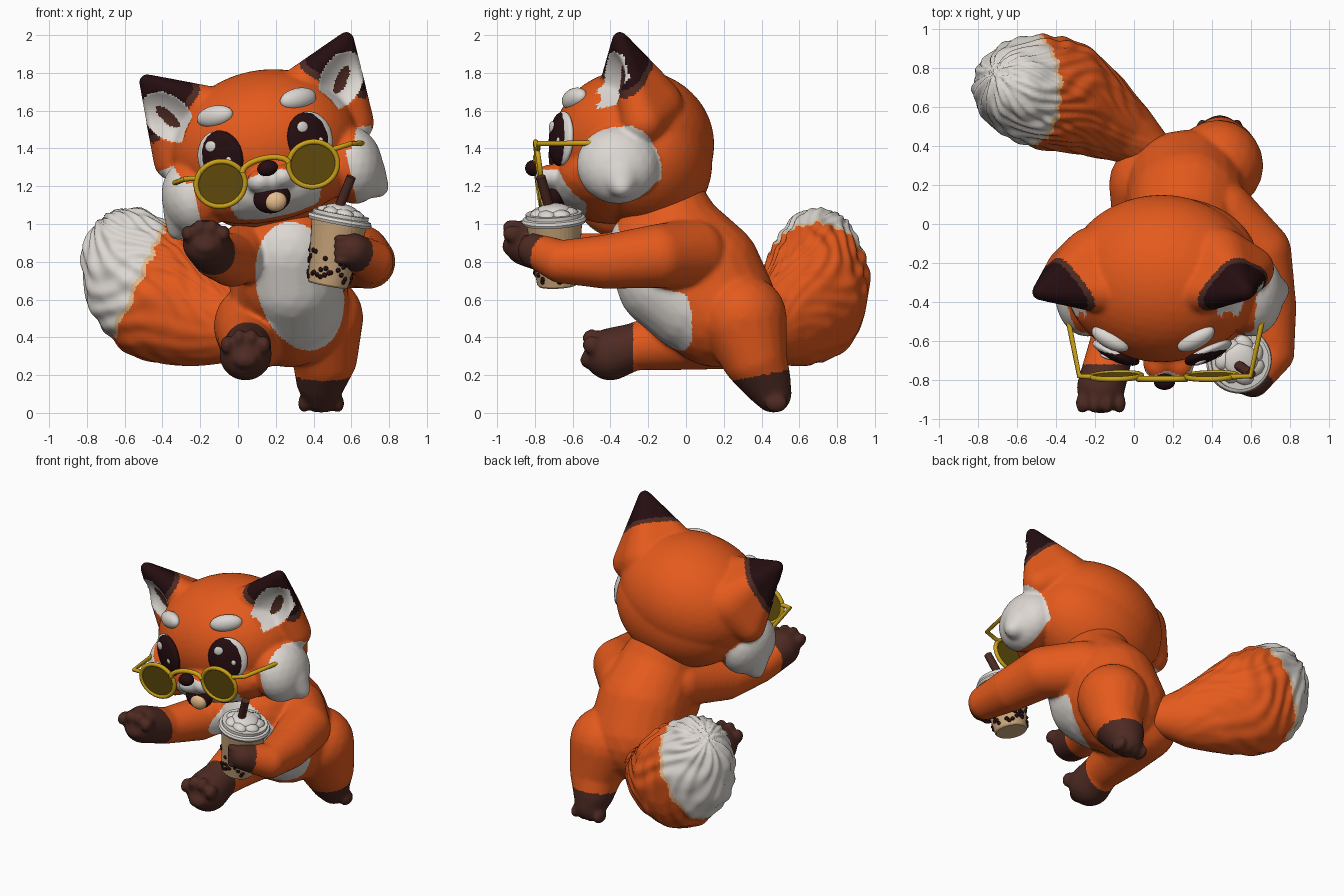
import bpy, bmesh, math, random
from mathutils import Matrix, Vector

cube = bpy.data.objects.get("Cube")
if cube:
    bpy.data.objects.remove(cube, do_unlink=True)
random.seed(4)

COLORS = {
    "orange_fur": (0.78, 0.102, 0.012), "white_fur": (0.72, 0.68, 0.64),
    "brown_paw": (0.075, 0.023, 0.016), "near_black": (0.018, 0.004, 0.005),
    "gold_metal": (0.6, 0.36, 0.008), "olive_lens": (0.13, 0.08, 0.004),
    "milk_tea": (0.6, 0.39, 0.2), "cream": (0.82, 0.52, 0.27)}
MATS = {}
for key, rgb in COLORS.items():
    m = bpy.data.materials.new(key)
    m.use_nodes = True
    m.diffuse_color = (*rgb, 1)
    bsdf = m.node_tree.nodes["Principled BSDF"]
    bsdf.inputs["Base Color"].default_value = (*rgb, 1)
    bsdf.inputs["Roughness"].default_value = 0.8
    MATS[key] = m
IDENT = Matrix.Identity(4)


def ell(bm, loc, rad, yaw=0.0, sub=3):
    """Add an ellipsoid to a bmesh."""
    mat = Matrix.Translation(loc) @ Matrix.Rotation(yaw, 4, 'Z') @ Matrix.Diagonal((*rad, 1))
    bmesh.ops.create_icosphere(bm, subdivisions=sub, radius=1, matrix=mat)


def chain(bm, pts, scale=(1, 1, 1), steps=7):
    """Fill a tapering limb with overlapping balls; points are x, y, z, radius."""
    for a, b in zip(pts, pts[1:]):
        for i in range(steps + 1):
            x, y, z, r = Vector(a).lerp(Vector(b), i / steps)
            ell(bm, (x, y, z), [r * s for s in scale])


def add_object(name, data, frame=IDENT):
    ob = bpy.data.objects.new(name, data)
    bpy.context.scene.collection.objects.link(ob)
    ob.matrix_world = frame
    return ob


def mesh_part(name, bm, color, frame=IDENT, smooth=True):
    me = bpy.data.meshes.new(name)
    bm.to_mesh(me)
    bm.free()
    me.materials.append(MATS[color])
    if smooth:
        me.shade_smooth()
    return add_object(name, me, frame)


def blob(name, color, loc, rad, frame=IDENT, yaw=0.0):
    bm = bmesh.new()
    ell(bm, loc, rad, yaw)
    return mesh_part(name, bm, color, frame)


def sculpt(name, bm, rule, frame=IDENT, voxel=0.013, deform=None):
    """Fuse overlapping shapes into one skin, then colour faces by rule."""
    ob = mesh_part(name, bm, "orange_fur", frame)
    rm = ob.modifiers.new("fuse", 'REMESH')
    rm.mode = 'VOXEL'
    rm.voxel_size = voxel
    sm = ob.modifiers.new("soften", 'SMOOTH')
    sm.factor = 0.5
    sm.iterations = 9
    bpy.context.view_layer.update()
    dg = bpy.context.evaluated_depsgraph_get()
    me = bpy.data.meshes.new_from_object(ob.evaluated_get(dg))
    ob.modifiers.clear()
    ob.data = me
    if deform:
        moved = [deform(v.co.copy(), v.normal.copy()) for v in me.vertices]
        for v, co in zip(me.vertices, moved):
            v.co = co
    me.materials.clear()
    slots = list(COLORS)[:4] + ["cream"]
    for s in slots:
        me.materials.append(MATS[s])
    for f in me.polygons:
        f.material_index = slots.index(rule(f.center, f.normal))
    me.shade_smooth()


def tube(name, color, pts, r, frame=IDENT, cyclic=False):
    cu = bpy.data.curves.new(name, 'CURVE')
    cu.dimensions = '3D'
    cu.bevel_depth = r
    cu.bevel_resolution = 3
    cu.use_fill_caps = True
    sp = cu.splines.new('POLY')
    sp.points.add(len(pts) - 1)
    for p, co in zip(sp.points, pts):
        p.co = (*co, 1)
    sp.use_cyclic_u = cyclic
    cu.materials.append(MATS[color])
    return add_object(name, cu, frame)


# Body: torso, arms and legs
bm = bmesh.new()
chain(bm, [(.27, .165, .56, .32), (.27, .1, .74, .305), (.26, -.06, .92, .275), (.23, -.1, 1.08, .22)])
chain(bm, [(.28, .05, .6, .29), (.28, -.1, .7, .27), (.27, -.15, .85, .27)])
chain(bm, [(.1, -.08, .88, .17), (-.03, -.4, .81, .145), (-.12, -.65, .83, .12), (-.17, -.84, .9, .125)])
chain(bm, [(.45, .03, .84, .19), (.64, -.15, .83, .17), (.69, -.42, .8, .145),
           (.71, -.66, .8, .115), (.61, -.8, .86, .092)])
chain(bm, [(.1, .2, .46, .23), (.06, -.05, .39, .165), (.05, -.28, .35, .125), (.04, -.4, .31, .14)])
chain(bm, [(.43, .3, .5, .235), (.46, .36, .3, .175), (.44, .42, .18, .135), (.44, .46, .1, .1)])
for i in (-1.5, -.5, .5, 1.5):  # toes
    ell(bm, (-.17 + .064 * i, -.92, .985 - .016 * i * i), (.034, .055, .045))
    ell(bm, (.04 + .066 * i, -.5, .4 - .018 * i * i), (.035, .05, .05))
    ell(bm, (.44 + .06 * i, .48, .05), (.033, .06, .05))
    ell(bm, (.55, -.84, .865 + .04 * i), (.045, .035, .022))
ell(bm, (-.17, -.94, .88), (.06, .035, .04))  # paw pads
ell(bm, (.04, -.525, .28), (.065, .035, .045))


def body_rule(p, n):
    x, y, z = p
    hand = (p - Vector((.59, -.82, .86))).length < .125
    raised = (x < .2 and y < -.72) or (y < -.28 and z < .49)
    standing = x > .25 and y > .2 and z < .17 + .2 * (y - .25)
    if hand or raised or standing:
        return "brown_paw"
    mid = .33 - .15 * (z - .65)
    if n.y < -.1 and y > -.55 and ((x - mid) / .23) ** 2 + ((z - .67) / .34) ** 2 < 1:
        return "white_fur"
    return "orange_fur"


sculpt("body", bm, body_rule)

# Tail with broken fur locks, strongest toward the tip
bm = bmesh.new()
chain(bm, [(.12, .36, .46, .1), (-.08, .49, .47, .19), (-.27, .6, .54, .27), (-.42, .67, .62, .325),
           (-.5, .69, .69, .315), (-.57, .7, .8, .26)], (1, .9, 1.1))
ROOT = Vector((.1, .38, .45))
AXIS = Vector((-.72, .35, .5)).normalized()
SIDE = AXIS.cross(Vector((0, 0, 1))).normalized()
UP = SIDE.cross(AXIS)


def tail_coords(p):
    q = p - ROOT
    return q.dot(AXIS), math.atan2(q.dot(SIDE), q.dot(UP))


def tail_locks(co, n):
    t, ang = tail_coords(co)
    wave = math.sin(13 * ang + 3 * math.sin(9 * t)) * math.sin(24 * t + 2 * math.sin(5 * ang))
    return co + n * wave * min(.012, max(0, .016 * t))


def tail_rule(p, n):
    t, ang = tail_coords(p)
    s = -.9 * p.x + .42 * p.z + .01 * math.sin(13 * ang)
    return "white_fur" if s > .78 else "cream" if s > .755 else "orange_fur"


sculpt("tail", bm, tail_rule, deform=tail_locks)

# Head, in its own tilted frame
HEAD = Matrix.Translation((.14, -.28, 1.42)) @ Matrix.Rotation(math.radians(-12), 4, 'Y')
bm = bmesh.new()
ell(bm, (0, 0, 0), (.5, .43, .395), sub=4)
ell(bm, (.02, .085, -.1), (.46, .335, .36), sub=4)
ell(bm, (0, -.12, -.21), (.44, .3, .2))
ell(bm, (0, -.38, -.19), (.13, .12, .085))
for s in (-1, 1):
    ell(bm, (s * .06, -.43, -.185), (.075, .09, .065))
    ell(bm, (s * .43, -.08, -.2), (.165, .22, .21))
    chain(bm, [(s * .46, -.07, -.25, .14), (s * .54, -.06, -.34, .06)])
    ear = bmesh.new()  # ear as the hull of four balls, turned outward
    for loc, r in (((.25, -.07, .26), .11), ((.48, .05, .02), .115),
                   ((.32, .09, .13), .18), ((.54, -.07, .455), .042)):
        ell(ear, (s * loc[0], loc[1], loc[2]), (r, r, r))
    hull = bmesh.ops.convex_hull(ear, input=ear.verts)
    bmesh.ops.delete(ear, geom=list({g for g in hull["geom_interior"] if isinstance(g, bmesh.types.BMVert)}),
                     context='VERTS')
    tmp = bpy.data.meshes.new("ear_shape")
    ear.to_mesh(tmp)
    ear.free()
    bm.from_mesh(tmp)
    bpy.data.meshes.remove(tmp)


def ear_coords(p):
    du, dw = abs(p.x) - .47, p.z - .25
    return du * .6 + dw * .8, du * .8 - dw * .6


def ear_dent(co, n):
    a, c = ear_coords(co)
    e = (a / .16) ** 2 + (c / .11) ** 2
    if e < 1 and n.y < -.2 and co.y > -.2:
        co.y += .06 * (1 - e)
    return co


def head_rule(p, n):
    a, c = ear_coords(p)
    side = abs(p.x)
    if n.y < -.15 and p.y > -.19 and (a / .16) ** 2 + (c / .11) ** 2 < 1:
        return "brown_paw" if (a / .08) ** 2 + (c / .03) ** 2 < 1 else "white_fur"
    tip = .7 * (side + p.z) - .5 * (max(p.y, -.15) + .06)
    if tip > .48:
        return "near_black" if tip > .515 else "brown_paw"
    if side > .41 and ((p.y + .08) / .23) ** 2 + ((p.z + .23) / .22) ** 2 < 1:
        return "white_fur"
    if p.y < -.25 and (p.x / .24) ** 2 + ((p.z + .29) / .15) ** 2 < 1:
        return "white_fur"
    return "orange_fur"


sculpt("head", bm, head_rule, HEAD, .012, ear_dent)

# Face
blob("nose", "near_black", (-.01, -.53, -.125), (.056, .042, .042), HEAD)
blob("mouth", "near_black", (-.02, -.415, -.285), (.1, .06, .08), HEAD)
blob("tongue", "cream", (-.005, -.45, -.305), (.06, .04, .055), HEAD)
for s, side in ((-1, "right"), (1, "left")):
    blob(side + "_brow", "white_fur", (s * .225, -.31, .2), (.108, .05, .058), HEAD, s * .5)
    eye = HEAD @ Matrix.Translation((s * .235, -.385, -.02)) @ Matrix.Rotation(s * .42, 4, 'Z')
    blob(side + "_eye_white", "white_fur", (s * .014, .004, 0), (.127, .037, .147), eye)
    blob(side + "_eye", "near_black", (0, 0, 0), (.122, .042, .145), eye)
    blob(side + "_eye_glint", "white_fur", (-.035, -.034, .07), (.032, .01, .03), eye)
    blob(side + "_eye_small_glint", "white_fur", (.05, -.032, -.02), (.017, .01, .02), eye)

    # Sunglasses, one half per pass
    lens = HEAD @ Matrix.Translation((s * .25 - .02, -.5, -.155)) @ Matrix.Rotation(math.radians(98), 4, 'X')
    ring = [(.13 * math.cos(k * math.tau / 40), .12 * math.sin(k * math.tau / 40), 0) for k in range(40)]
    tube(side + "_rim", "gold_metal", ring, .014, lens, True)
    bm = bmesh.new()
    bmesh.ops.create_cone(bm, cap_ends=True, segments=40, radius1=.124, radius2=.124, depth=.008)
    mesh_part(side + "_lens", bm, "olive_lens", lens, False)
    tube(side + "_temple", "gold_metal",
         [(s * .36 - .02, -.505, -.1), (s * .45, -.5, -.09), (s * .51, -.21, -.1)], .014, HEAD)
tube("glasses_bridge", "gold_metal",
     [(.125 * math.cos(k * math.pi / 10) - .02, -.515, -.12 + .05 * math.sin(k * math.pi / 10))
      for k in range(11)], .016, HEAD)

# Drink cup, along its own leaning axis
LEAN = Vector((.07, -.02, .38)).to_track_quat('Z', 'Y').to_matrix().to_4x4()
CUP = Matrix.Translation((.475, -.68, .675)) @ LEAN


def lathe(name, color, profile):
    bm = bmesh.new()
    vs = [bm.verts.new((r, 0, z)) for r, z in profile]
    es = [bm.edges.new(e) for e in zip(vs, vs[1:])]
    bmesh.ops.spin(bm, geom=vs + es, cent=(0, 0, 0), axis=(0, 0, 1), angle=math.tau, steps=40)
    bmesh.ops.remove_doubles(bm, verts=bm.verts, dist=1e-4)
    bmesh.ops.recalc_face_normals(bm, faces=bm.faces)
    mesh_part(name, bm, color, CUP, False)


lathe("cup", "milk_tea", [(0, 0), (.1, 0), (.108, .01), (.15, .35), (0, .35)])
lathe("lid", "white_fur", [(0, .335), (.165, .335), (.172, .35), (.165, .365), (.15, .37), (.15, .39), (0, .39)])
bm = bmesh.new()
for k in range(7):  # whipped topping swirls
    ang = k * math.tau / 7
    ell(bm, (.075 * math.cos(ang), .075 * math.sin(ang), .385), (.065, .05, .035), ang + .8, 2)
ell(bm, (0, 0, .405), (.09, .09, .035))
mesh_part("topping", bm, "white_fur", CUP)
tube("straw", "brown_paw", [(.5, -.7, 1.0), (.6, -.77, 1.25)], .026)
bm = bmesh.new()
for k in range(90):  # pearls
    ang, h = random.uniform(0, math.tau), .03 + .15 * random.random()
    if k % 12 == 0:
        h += .1
    r = .104 + .12 * h
    ell(bm, (r * math.cos(ang), r * math.sin(ang), h), (.014, .014, .014), sub=2)
mesh_part("pearls", bm, "near_black", CUP)
